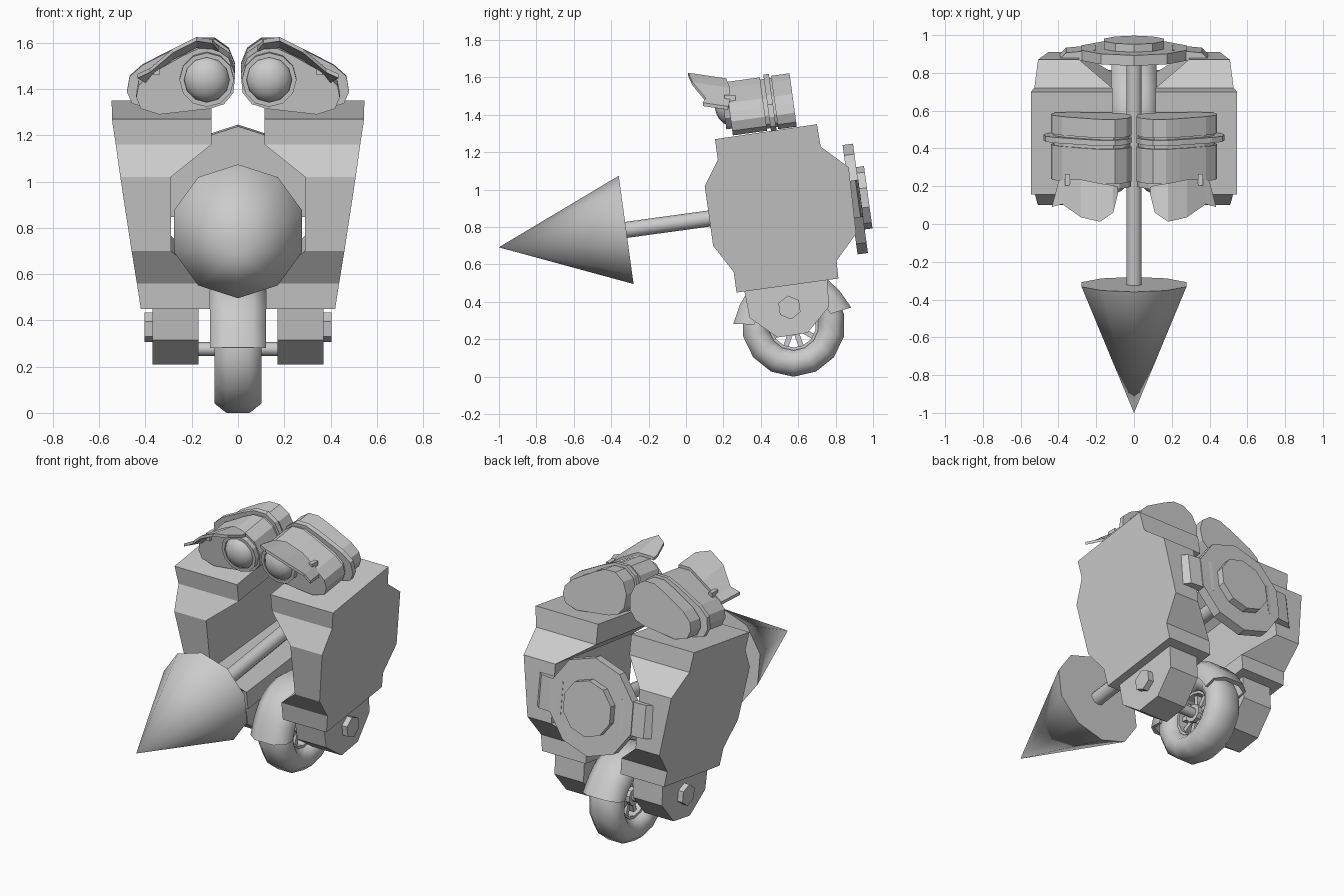
import bpy, bmesh, math
from mathutils import Vector, Matrix

if "Cube" in bpy.data.objects:
    bpy.data.objects.remove(bpy.data.objects["Cube"])

TILT = math.radians(7.8)          # the whole upper machine leans back
GREY = bpy.data.materials.new("plain grey")
GREY.diffuse_color = (0.6, 0.6, 0.6, 1)
GREY.use_nodes = True
GREY.node_tree.nodes["Principled BSDF"].inputs["Base Color"].default_value = GREY.diffuse_color


def finish(name, bm, smooth=None, mirror=False, loc=(0, 0, 0), tilt=0):
    bmesh.ops.recalc_face_normals(bm, faces=bm.faces)
    me = bpy.data.meshes.new(name)
    bm.to_mesh(me)
    bm.free()
    me.materials.append(GREY)
    ob = bpy.data.objects.new(name, me)
    bpy.context.collection.objects.link(ob)
    ob.location = loc
    ob.rotation_euler.x = tilt
    if mirror:
        ob.modifiers.new("mirror", 'MIRROR').use_mirror_merge = False
    if smooth:
        bpy.ops.object.select_all(action='DESELECT')
        ob.select_set(True)
        bpy.context.view_layer.objects.active = ob
        bpy.ops.object.shade_smooth_by_angle(angle=math.radians(smooth))
    return ob


def loft(name, rings, loop=False, **kw):
    """Skin closed rings of points; cap the ends unless the rings loop."""
    bm = bmesh.new()
    vs = [[bm.verts.new(p) for p in r] for r in rings]
    n = len(vs[0])
    for a, b in zip(vs, vs[1:] + vs[:1] if loop else vs[1:]):
        for j in range(n):
            k = (j + 1) % n
            bm.faces.new((a[j], a[k], b[k], b[j]))
    if not loop:
        bm.faces.new(vs[0])
        bm.faces.new(vs[-1])
    return finish(name, bm, **kw)


def polygon(r, n, start=0):
    return [(r * math.sin(start + i * math.tau / n), r * math.cos(start + i * math.tau / n))
            for i in range(n)]


def prism_y(name, pts, y0, y1, **kw):
    return loft(name, [[(x, y, z) for x, z in pts] for y in (y0, y1)], **kw)


def prism_x(name, pts, x0, x1, **kw):
    return loft(name, [[(x, y, z) for y, z in pts] for x in (x0, x1)], **kw)


def sweep_x(name, section, angles, loop, **kw):
    """Sweep an (x, radius) section round the x axis."""
    return loft(name, [[(x, r * k * math.cos(a), r * k * math.sin(a)) for x, r in section]
                       for a, k in angles], loop=loop, **kw)


# Side bodies: (front y, z), (back y, z), inner x per level
levels = [((.27, .45), (.815, .525), .12), ((.255, .56), (.805, .62), .12),
          ((.145, .70), (.91, .765), .29), ((.10, 1.02), (.87, 1.12), .29),
          ((.17, 1.16), (.72, 1.23), .115), ((.155, 1.27), (.70, 1.35), .115)]


def outer(y, z):
    h = z * math.cos(TILT) - y * math.sin(TILT)
    return .42 + .125 * (h - .408) / .828


loft("side_body", [[(i, *f), (outer(*f), *f), (outer(*b), *b), (i, *b)]
                   for f, b, i in levels], mirror=True)

# Legs and hexagonal bolts
prism_x("leg", [(.31, .47), (.34, .315), (.49, .21), (.65, .235), (.765, .375), (.755, .52)],
        .17, .37, mirror=True)
prism_x("leg_bolt", [(y, z) for y, z in polygon(.064, 6)], .36, .405,
        mirror=True, loc=(0, .553, .37), tilt=TILT)

# Wheel
HUB = (0, .575, .276)
round_14 = [(i * math.tau / 14 - math.pi / 2, 1) for i in range(14)]
sweep_x("tire", [(-.06, .135), (-.1, .175), (-.102, .235), (-.05, .276), (.05, .276),
                 (.102, .235), (.1, .175), (.06, .135)], round_14, True, loc=HUB, smooth=70)
sweep_x("rim", [(-.05, .12), (-.05, .145), (.05, .145), (.05, .12)], round_14, True, loc=HUB)
prism_x("hub", polygon(.055, 10), -.05, .05, loc=HUB)
prism_x("axle", polygon(.03, 8), -.2, .2, loc=HUB, smooth=50)
bm = bmesh.new()
for i in range(9):
    m = (Matrix.Rotation(i * math.tau / 9, 4, 'X') @ Matrix.Translation((0, 0, .085))
         @ Matrix.Diagonal((.05, .028, .09, 1)))
    bmesh.ops.create_cube(bm, size=1, matrix=m)
finish("spokes", bm, loc=HUB)

# Fender, flared at both ends
arc = [(math.radians(17 + 162 * i / 8), 1.04 if i in (0, 8) else .99) for i in range(9)]
sweep_x("fender", [(-.12, .20), (-.12, .27), (-.065, .31), (.065, .31), (.12, .27), (.12, .20),
                   (.105, .20), (.105, .26), (.05, .285), (-.05, .285), (-.105, .26), (-.105, .20)],
        arc, False, loc=HUB, smooth=60)

# Spear cone and shaft along the tilted axis
AXIS = (0, -.32, .785)
bm = bmesh.new()
base = [bm.verts.new((x, 0, z)) for x, z in polygon(.292, 10)]
tip = bm.verts.new((0, -.687, 0))
for j in range(10):
    bm.faces.new((base[j], base[(j + 1) % 10], tip))
bm.faces.new(base)
finish("spear_cone", bm, loc=AXIS, tilt=TILT, smooth=60)
prism_y("shaft", polygon(.043, 10), -.02, 1.24, loc=AXIS, tilt=TILT, smooth=50)

# Back plate, hub disc and bent side brackets
PLATE = (0, .905, .95)
prism_y("back_plate", polygon(.295, 10), -.028, .028, loc=PLATE, tilt=TILT)
prism_y("back_disc", polygon(.168, 10), .02, .07, loc=PLATE, tilt=TILT)
bracket = [(.2, -.02), (.2, .03), (.36, .015), (.425, -.05), (.425, -.085), (.35, -.03)]
loft("plate_bracket", [[(x, y, z) for x, y in bracket] for z in (-.1, .1)],
     mirror=True, loc=PLATE, tilt=TILT)

# Eye housings: teardrop outline, widest near the middle of the head
drop = [(.02, .09), (.012, .17), (.04, .24), (.10, .283), (.17, .283), (.24, .25),
        (.38, .17), (.43, .12), (.44, .07), (.42, .02), (.34, -.005), (.12, .02), (.06, .04)]
EYE = (0, .25, 1.295)
flange = [(x + .04 * max(0, (x - .1) / .34), z + .012 * (1 if z > .1 else -.5)) for x, z in drop]
slim = [(.225 + (x - .225) * .94, .14 + (z - .14) * .92) for x, z in drop]
prism_y("eye_housing_front", drop, 0, .185, mirror=True, loc=EYE, tilt=TILT)
prism_y("eye_neck", slim, .18, .25, mirror=True, loc=EYE, tilt=TILT)
prism_y("eye_flange", flange, .205, .235, mirror=True, loc=EYE, tilt=TILT)
prism_y("eye_housing_back", drop, .245, .345, mirror=True, loc=EYE, tilt=TILT)

# Lens rings and round lenses
ring = []
for i in range(12):
    s, c = math.sin(i * math.tau / 12), math.cos(i * math.tau / 12)
    ring.append([(.135 + r * s, y, .15 + r * c)
                 for r, y in ((.118, .01), (.118, -.03), (.098, -.03), (.098, .01))])
loft("lens_ring", ring, loop=True, mirror=True, loc=EYE, tilt=TILT)
bm = bmesh.new()
bmesh.ops.create_uvsphere(bm, u_segments=16, v_segments=10, radius=.1,
                          matrix=Matrix.Translation((.135, 0, .15)) @ Matrix.Diagonal((1, .75, 1, 1)))
finish("lens", bm, loc=EYE, tilt=TILT, mirror=True, smooth=60)

# Brow visors: front edge and rear edge stations from outside to inside
brow = [((.435, .09, 1.465), (.40, .225, 1.445)), ((.38, .105, 1.49), (.37, .235, 1.48)),
        ((.28, .035, 1.575), (.28, .235, 1.545)), ((.18, .012, 1.625), (.18, .215, 1.595)),
        ((.11, .06, 1.615), (.11, .205, 1.59)), ((.085, .16, 1.585), (.085, .195, 1.58))]
UP = Vector((0, 0, .018))
loft("brow_visor", [[Vector(f), Vector(f) - UP, Vector(b) - UP, Vector(b)] for f, b in brow],
     mirror=True)

# Small hinges joining visors to housings
prism_y("brow_hinge", [(.34, 1.46), (.34, 1.505), (.365, 1.505), (.365, 1.46)],
        .205, .265, mirror=True)
